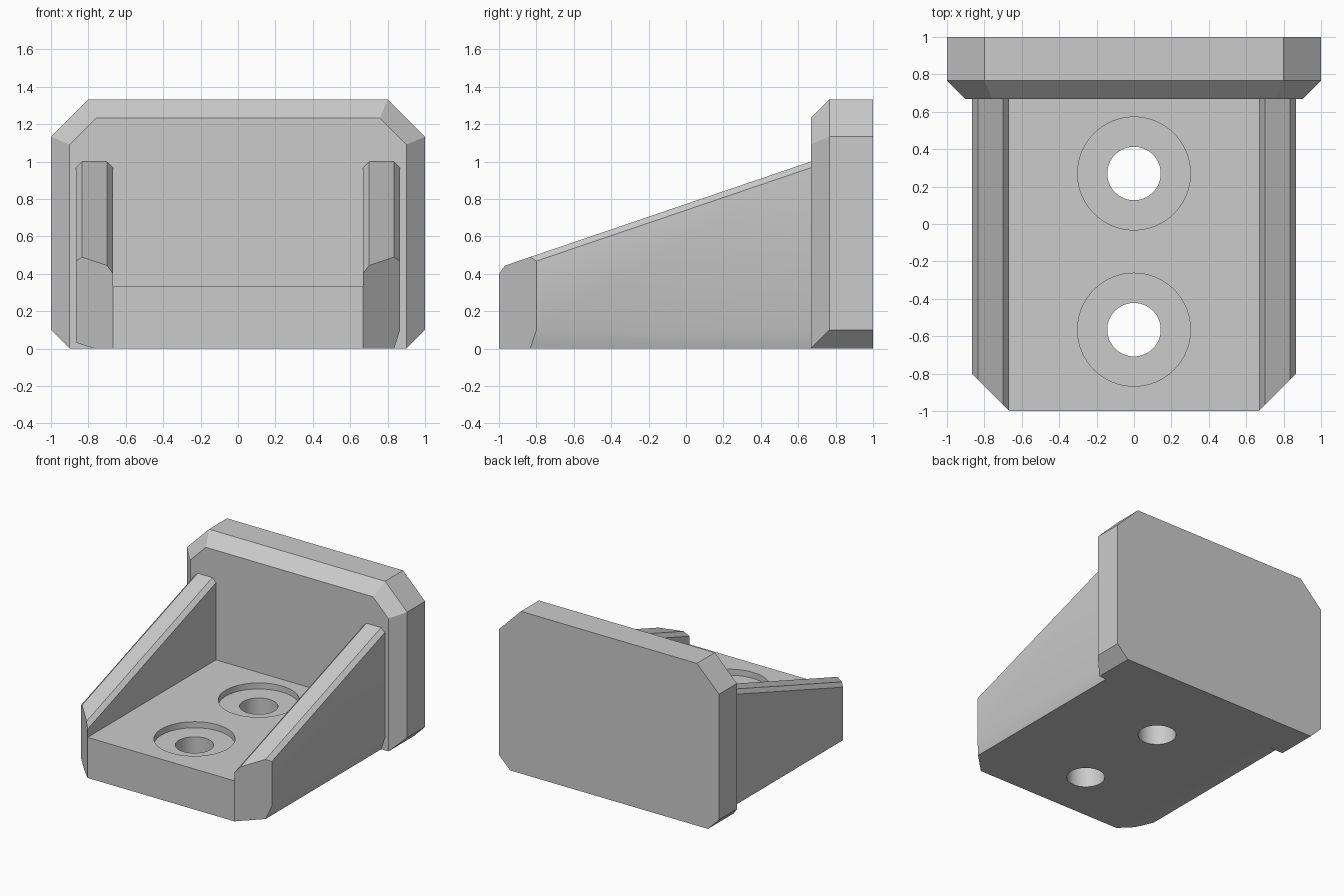
import bpy, bmesh, math

cube = bpy.data.objects.get("Cube")
if cube:
    bpy.data.objects.remove(cube, do_unlink=True)

# One flat grey for the whole bracket
GREY = (0.6, 0.6, 0.6, 1)
mat = bpy.data.materials.new("grey plastic")
mat.use_nodes = True
mat.diffuse_color = GREY
mat.node_tree.nodes["Principled BSDF"].inputs["Base Color"].default_value = GREY

# Key positions
FRONT, PLATE = -1.0, 0.667
INNER, OUTER = 0.667, 0.867
SLOPE = 0.34
FLOOR = 0.333


def finish(obj):
    obj.data.materials.clear()
    obj.data.materials.append(mat)
    bpy.ops.object.select_all(action='DESELECT')
    obj.select_set(True)
    bpy.context.view_layer.objects.active = obj
    bpy.ops.object.shade_smooth_by_angle(angle=math.radians(30))


def hull(name, points):
    """Convex solid around the given corner points."""
    bm = bmesh.new()
    for p in points:
        bm.verts.new(p)
    bmesh.ops.convex_hull(bm, input=bm.verts[:])
    bmesh.ops.dissolve_limit(bm, angle_limit=0.01, verts=bm.verts[:], edges=bm.edges[:])
    bmesh.ops.recalc_face_normals(bm, faces=bm.faces[:])
    mesh = bpy.data.meshes.new(name)
    bm.to_mesh(mesh)
    bm.free()
    obj = bpy.data.objects.new(name, mesh)
    bpy.context.collection.objects.link(obj)
    return obj


def drill(target, radius, y, bottom, top):
    """Cut a round hole through the target, then discard the cutter."""
    bpy.ops.mesh.primitive_cylinder_add(vertices=64, radius=radius, depth=top - bottom,
                                        location=(0, y, (top + bottom) / 2))
    cutter = bpy.context.object
    cutter.hide_render = True
    mod = target.modifiers.new("hole", 'BOOLEAN')
    mod.operation, mod.solver, mod.object = 'DIFFERENCE', 'EXACT', cutter
    bpy.ops.object.select_all(action='DESELECT')
    target.select_set(True)
    bpy.context.view_layer.objects.active = target
    bpy.ops.object.modifier_apply(modifier=mod.name)
    bpy.data.objects.remove(cutter, do_unlink=True)


# Base with two counterbored screw holes
base = hull("base", [(x, y, z) for x in (-INNER, INNER)
                     for y in (FRONT, PLATE) for z in (0, FLOOR)])
for y in (0.27, -0.565):
    drill(base, 0.143, y, -0.2, 0.6)
    drill(base, 0.302, y, FLOOR - 0.05, 0.6)
finish(base)


# Sloping side walls: chamfered top, front corner and lower outer edge
def side_wall(name, side, foot_in, foot_up):
    c = 0.033
    crest = [(INNER, 1 - c), (INNER + c, 1), (OUTER - c, 1), (OUTER, 1 - c)]
    foot = [(INNER, 0), (OUTER - foot_in, 0), (OUTER, foot_up)]
    points = []
    for x, z in crest + foot:
        y = FRONT + x - INNER
        drop = SLOPE * (PLATE - y) if (x, z) in crest else 0
        points += [(side * x, PLATE, z), (side * x, y, z - drop)]
    finish(hull(name, points))


side_wall("left_wall", 1, 0.033, 0.1)
side_wall("right_wall", -1, 0.1, 0.033)

# Back plate with clipped corners and a bevelled front rim
rim = [(0.9, 0), (1, 0.1), (1, 1.133), (0.8, 1.333)]
face = [(0.9, 0), (0.9, 1.092), (0.759, 1.233)]
corners = []
for s in (-1, 1):
    corners += [(s * x, y, z) for x, z in rim for y in (PLATE + 0.1, 1)]
    corners += [(s * x, PLATE, z) for x, z in face]
finish(hull("back_plate", corners))
